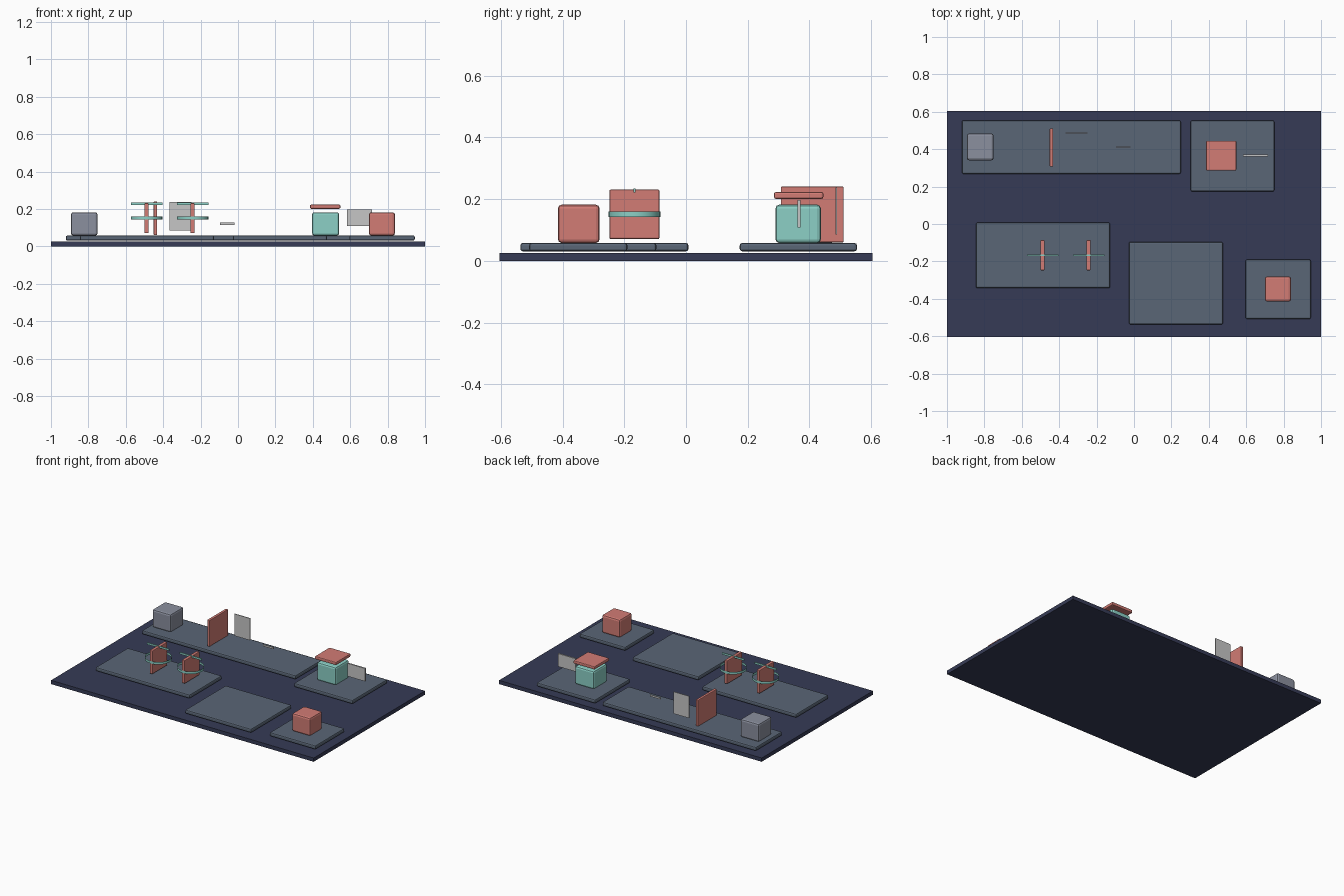
import bpy
import bmesh

cube = bpy.data.objects.get("Cube")
if cube:
    bpy.data.objects.remove(cube, do_unlink=True)


def material(name, rgb):
    """Flat material from a 0-255 display colour, stored as linear."""
    lin = [((c / 255 + 0.055) / 1.055) ** 2.4 for c in rgb]
    mat = bpy.data.materials.new(name)
    mat.use_nodes = True
    mat.diffuse_color = (*lin, 1)
    mat.node_tree.nodes["Principled BSDF"].inputs["Base Color"].default_value = (*lin, 1)
    return mat


NAVY = material("navy", (54, 59, 86))
SLATE = material("slate", (90, 102, 118))
CORAL = material("coral", (210, 124, 117))
TEAL = material("teal", (140, 208, 198))
GREY = material("grey", (139, 144, 159))
PALE = material("pale grey", (198, 198, 198))


def add_object(name, bm, mat):
    mesh = bpy.data.meshes.new(name)
    bm.to_mesh(mesh)
    bm.free()
    mesh.materials.append(mat)
    obj = bpy.data.objects.new(name, mesh)
    bpy.context.scene.collection.objects.link(obj)
    return obj


def box(name, mat, xs, ys, zs, bevel=0.0):
    """Box between the given limits, with optional rounded edges."""
    bm = bmesh.new()
    bmesh.ops.create_cube(bm, size=1)
    for v in bm.verts:
        v.co = [lim[0] if c < 0 else lim[1] for c, lim in zip(v.co, (xs, ys, zs))]
    obj = add_object(name, bm, mat)
    if bevel:
        mod = obj.modifiers.new("rounded edges", "BEVEL")
        mod.width = bevel
        mod.segments = 2
    return obj


def ring(name, mat, x, y, z, radius, height):
    """Open band with no wall thickness."""
    bm = bmesh.new()
    bmesh.ops.create_cone(bm, cap_ends=False, segments=32,
                          radius1=radius, radius2=radius, depth=height)
    bmesh.ops.translate(bm, verts=bm.verts, vec=(x, y, z))
    for f in bm.faces:
        f.smooth = True
    return add_object(name, bm, mat)


# Ground slab and raised platforms
box("ground_slab", NAVY, (-1, 1), (-0.605, 0.605), (0, 0.026))
FLOOR = 0.058
platforms = {
    "back_long_platform": ((-0.92, 0.25), (0.268, 0.554)),
    "back_left_platform": ((0.303, 0.75), (0.174, 0.554)),
    "front_right_platform": ((-0.845, -0.128), (-0.343, 0.008)),
    "front_middle_platform": ((-0.027, 0.476), (-0.537, -0.096)),
    "front_left_platform": ((0.596, 0.945), (-0.508, -0.19)),
}
for name, (xs, ys) in platforms.items():
    box(name, SLATE, xs, ys, (0.031, FLOOR), 0.008)

# Crates
crate_z = (FLOOR, 0.182)
box("grey_crate", GREY, (-0.893, -0.751), (0.34, 0.484), crate_z, 0.012)
box("coral_crate", CORAL, (0.7, 0.839), (-0.415, -0.28), crate_z, 0.012)
box("teal_crate", TEAL, (0.396, 0.541), (0.29, 0.437), crate_z, 0.012)
box("floating_lid", CORAL, (0.385, 0.547), (0.285, 0.445), (0.201, 0.223), 0.006)

# Upright panels and signs on the back platforms
box("tall_panel", CORAL, (-0.451, -0.432), (0.307, 0.511), (0.06, 0.241), 0.004)
box("tall_sign", PALE, (-0.366, -0.249), (0.484, 0.489), (0.086, 0.237))
box("small_label", PALE, (-0.095, -0.018), (0.41, 0.415), (0.115, 0.127))
box("side_sign", PALE, (0.582, 0.716), (0.361, 0.371), (0.108, 0.197))

# Ringed panels with a thin bar above
for side, x in (("right", -0.489), ("left", -0.243)):
    y = -0.167
    box(side + "_ringed_panel", CORAL, (x - 0.011, x + 0.011),
        (y - 0.081, y + 0.081), (0.071, 0.231), 0.004)
    ring(side + "_ring", TEAL, x, y, 0.151, 0.084, 0.017)
    box(side + "_top_bar", TEAL, (x - 0.084, x + 0.084),
        (y - 0.003, y + 0.003), (0.221, 0.234))
